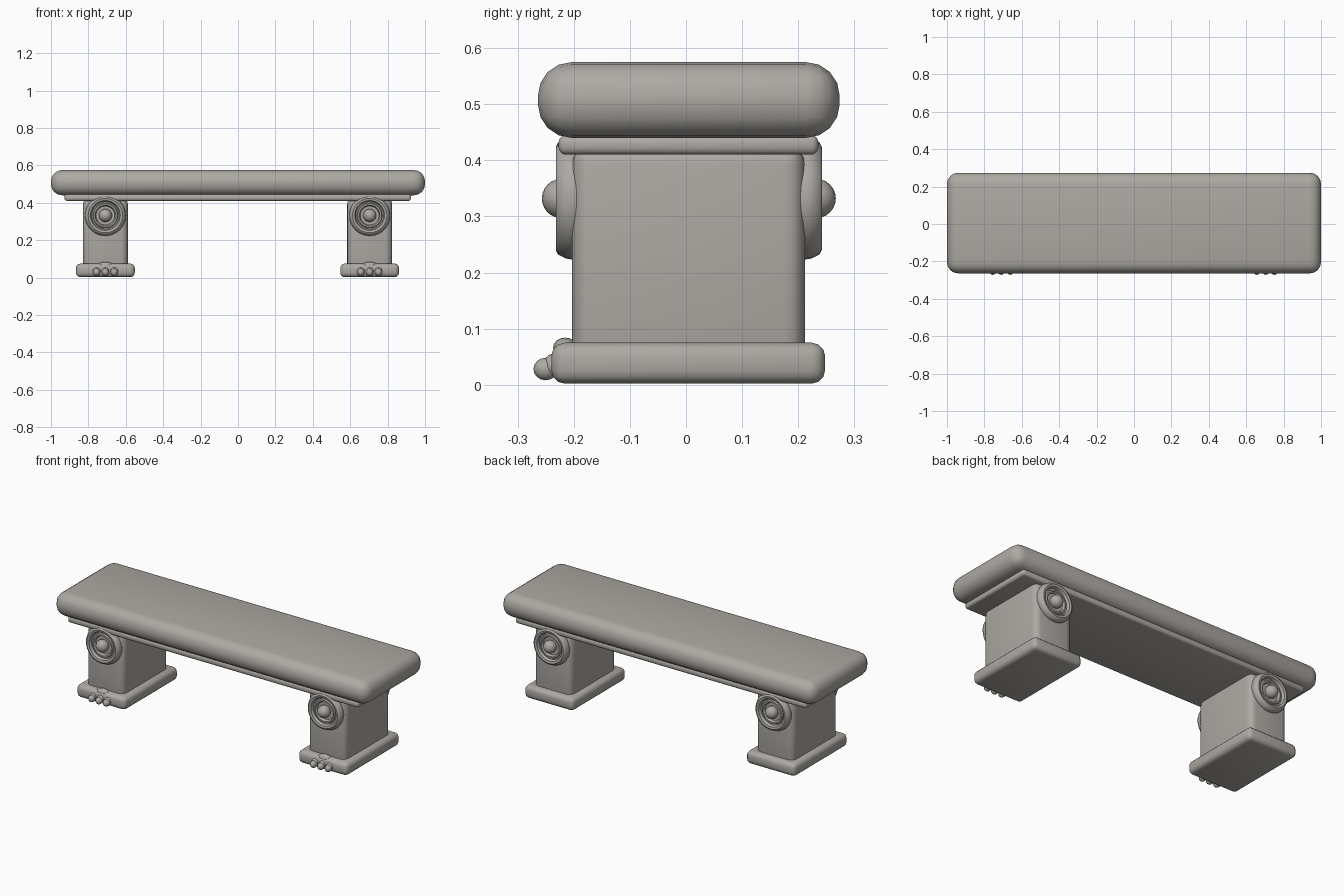
import bpy, bmesh, math
from mathutils import Matrix, Vector

cube = bpy.data.objects.get("Cube")
if cube:
    bpy.data.objects.remove(cube, do_unlink=True)

stone = bpy.data.materials.new("warm grey stone")
stone.use_nodes = True
stone.diffuse_color = (0.42, 0.40, 0.37, 1)
stone.node_tree.nodes["Principled BSDF"].inputs["Base Color"].default_value = stone.diffuse_color


def finish(name, bm):
    bmesh.ops.recalc_face_normals(bm, faces=bm.faces)
    mesh = bpy.data.meshes.new(name)
    bm.to_mesh(mesh)
    bm.free()
    mesh.materials.append(stone)
    ob = bpy.data.objects.new(name, mesh)
    bpy.context.collection.objects.link(ob)
    bpy.ops.object.select_all(action="DESELECT")
    ob.select_set(True)
    bpy.context.view_layer.objects.active = ob
    bpy.ops.object.shade_smooth_by_angle(angle=math.radians(40))
    return ob


def rounded_box(name, low, high, radius, segments):
    low, high = Vector(low), Vector(high)
    bm = bmesh.new()
    bmesh.ops.create_cube(bm, size=1)
    bmesh.ops.scale(bm, vec=high - low, verts=bm.verts)
    bmesh.ops.translate(bm, vec=(low + high) / 2, verts=bm.verts)
    bmesh.ops.bevel(bm, geom=bm.edges[:], offset=radius, segments=segments,
                    profile=0.5, affect="EDGES")
    return finish(name, bm)


def ellipsoid(name, centre, radii, u=12, v=8):
    bm = bmesh.new()
    bmesh.ops.create_uvsphere(bm, u_segments=u, v_segments=v, radius=1)
    bmesh.ops.scale(bm, vec=radii, verts=bm.verts)
    bmesh.ops.translate(bm, vec=centre, verts=bm.verts)
    return finish(name, bm)


def rosette(name, centre, facing, profile, steps=32):
    # Turned profile of (radius, distance outward) around the y axis
    bm = bmesh.new()
    verts = [bm.verts.new((r, facing * d, 0)) for r, d in profile]
    edges = [bm.edges.new(pair) for pair in zip(verts, verts[1:])]
    bmesh.ops.spin(bm, geom=verts + edges, cent=(0, 0, 0), axis=(0, 1, 0),
                   angle=math.tau, steps=steps, use_duplicate=False)
    bmesh.ops.remove_doubles(bm, verts=bm.verts, dist=0.0005)
    bmesh.ops.translate(bm, vec=centre, verts=bm.verts)
    return finish(name, bm)


MID_Y = 0.005
RING = [(0, -0.03), (0.1, -0.03), (0.109, 0), (0.107, 0.012), (0.1, 0.026), (0.092, 0.03),
        (0.08, 0.027), (0.074, 0.012), (0.068, 0.012), (0.064, 0.02), (0.056, 0.02),
        (0.05, 0.006), (0, 0.004)]

# Seat slab and the thin board beneath it
rounded_box("seat", (-1, -0.264, 0.44), (1, 0.274, 0.575), 0.06, 4)
rounded_box("seat_underboard", (-0.928, -0.227, 0.41), (0.924, 0.236, 0.445), 0.013, 3)

for side, x in (("right", -0.709), ("left", 0.704)):
    # Leg block and foot slab
    rounded_box(side + "_leg", (x - 0.12, -0.203, 0.03), (x + 0.12, 0.212, 0.427), 0.035, 4)
    rounded_box(side + "_foot", (x - 0.157, -0.24, 0.002), (x + 0.157, 0.248, 0.075), 0.024, 3)
    # Rosettes with a round boss on the front and back
    for face, f in (("front", -1), ("back", 1)):
        y = MID_Y + f * 0.207
        rosette(f"{side}_{face}_rosette", (x, y, 0.332), f, RING)
        ellipsoid(f"{side}_{face}_boss", (x, y + f * 0.02, 0.332), (0.035,) * 3, 20, 12)
    # Three knuckled toes and the ridge behind them
    for i in (-1, 0, 1):
        tx = x + i * 0.047
        ellipsoid(f"{side}_toe_{i + 2}", (tx, -0.25, 0.028), (0.019, 0.022, 0.02))
        ellipsoid(f"{side}_knuckle_{i + 2}", (tx, -0.238, 0.034), (0.021, 0.016, 0.021))
    ellipsoid(f"{side}_foot_ridge", (x, -0.215, 0.066), (0.04, 0.022, 0.018))
